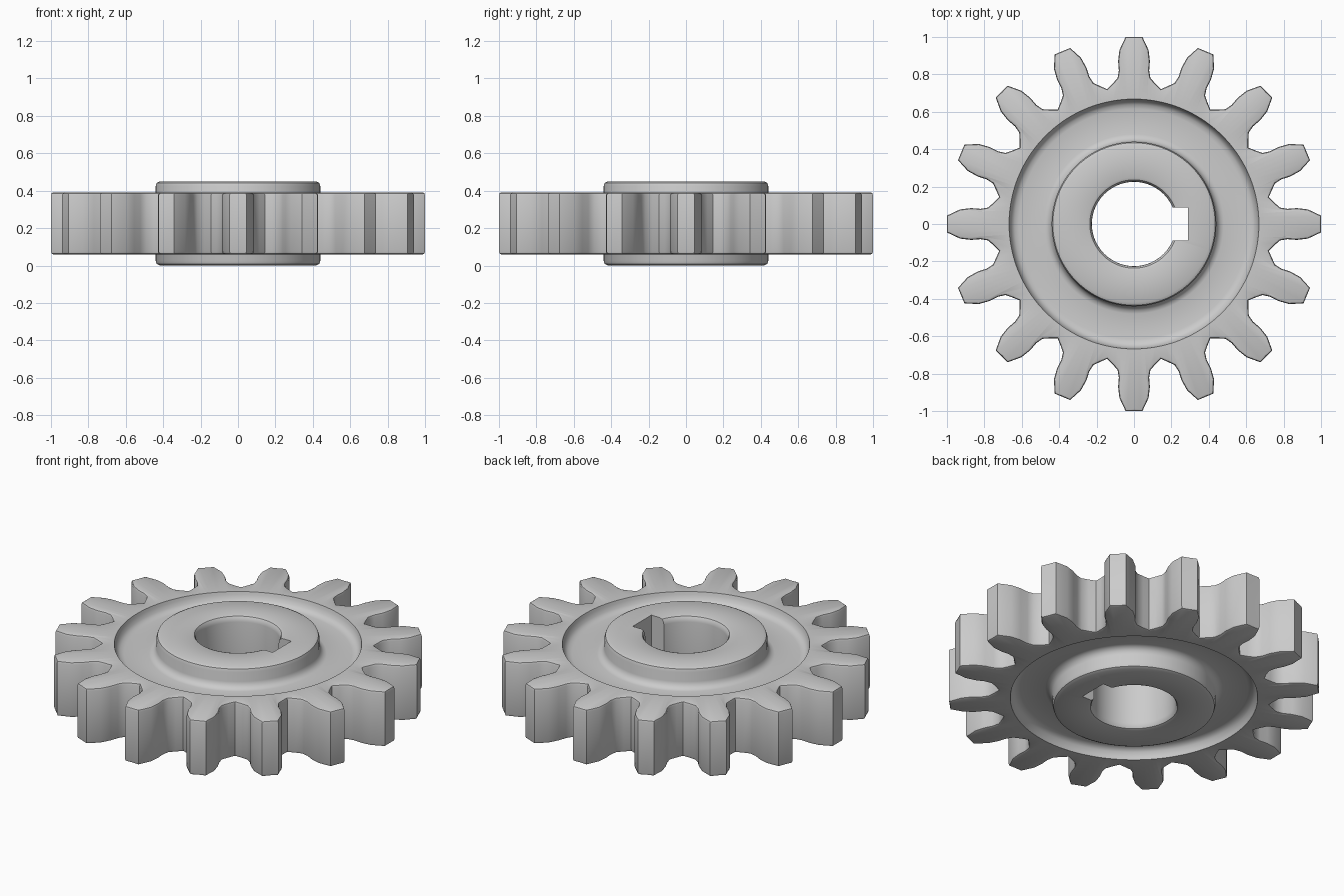
import bpy, bmesh
from math import sin, cos, pi, radians, hypot
from mathutils import Vector

if "Cube" in bpy.data.objects:
    bpy.data.objects.remove(bpy.data.objects["Cube"])

TEETH = 16
MID = 0.225

# Half tooth outline: (distance along the tooth axis, half width)
half = [(1.0, 0.045), (0.93, 0.078), (0.87, 0.085),
        (0.82, 0.081), (0.78, 0.088), (0.75, 0.115)]
root = (0.735 * cos(pi / TEETH), 0.735 * sin(pi / TEETH))
tooth = ([(x, -y) for x, y in reversed(half)] + [(1.0, 0.0)] + half + [root])

outline = []
for t in range(TEETH):
    a = 2 * pi * t / TEETH
    for x, y in tooth:
        outline.append(Vector((x * cos(a) - y * sin(a), x * sin(a) + y * cos(a))))
N = len(outline)
SHIFT = len(half)  # column index of the first tooth centre


def toothed(inset):
    """Tooth outline pulled inwards along its normals."""
    pts = []
    for i, p in enumerate(outline):
        d = outline[(i + 1) % N] - outline[i - 1]
        pts.append(p - Vector((d.y, -d.x)).normalized() * inset)
    return pts


def circle(r):
    return [Vector((r * cos(2 * pi * (i - SHIFT) / N),
                    r * sin(2 * pi * (i - SHIFT) / N))) for i in range(N)]


# Upper half of the cross-section, heights measured from the middle plane
teeth_edge = [(0.0, 0.150), (0.004, 0.161), (0.014, 0.165)]
web_and_hub = [(0.668, 0.165), (0.664, 0.150), (0.655, 0.125), (0.638, 0.110),
               (0.615, 0.105), (0.480, 0.105), (0.462, 0.110), (0.447, 0.125),
               (0.440, 0.145), (0.440, 0.200), (0.434, 0.217), (0.418, 0.225),
               (0.250, 0.225), (0.236, 0.220), (0.228, 0.208), (0.225, 0.190)]
upper = [(toothed(d), z) for d, z in teeth_edge] + [(circle(r), z) for r, z in web_and_hub]
rings = upper + [(pts, -z) for pts, z in reversed(upper)]

# Gear body: closed loop of rings bridged with quads
bm = bmesh.new()
grid = [[bm.verts.new((p.x, p.y, MID + z)) for p in pts] for pts, z in rings]
for j in range(len(grid)):
    a, b = grid[j], grid[(j + 1) % len(grid)]
    for i in range(N):
        k = (i + 1) % N
        bm.faces.new((a[i], a[k], b[k], b[i]))
bmesh.ops.recalc_face_normals(bm, faces=bm.faces)
mesh = bpy.data.meshes.new("spur_gear")
bm.to_mesh(mesh)
bm.free()
gear = bpy.data.objects.new("spur_gear", mesh)
bpy.context.collection.objects.link(gear)

# Keyway slot cut into the bore
bpy.ops.mesh.primitive_cube_add(size=1, location=(0.19, 0, MID))
cutter = bpy.context.object
cutter.name = "keyway_cutter"
cutter.scale = (0.20, 0.175, 1.0)
cutter.hide_render = True
mod = gear.modifiers.new("keyway", 'BOOLEAN')
mod.operation = 'DIFFERENCE'
mod.solver = 'EXACT'
mod.object = cutter

bpy.ops.object.select_all(action='DESELECT')
gear.select_set(True)
bpy.context.view_layer.objects.active = gear
bpy.ops.object.modifier_apply(modifier=mod.name)
bpy.data.objects.remove(cutter, do_unlink=True)
bpy.ops.object.shade_smooth_by_angle(angle=radians(35))
